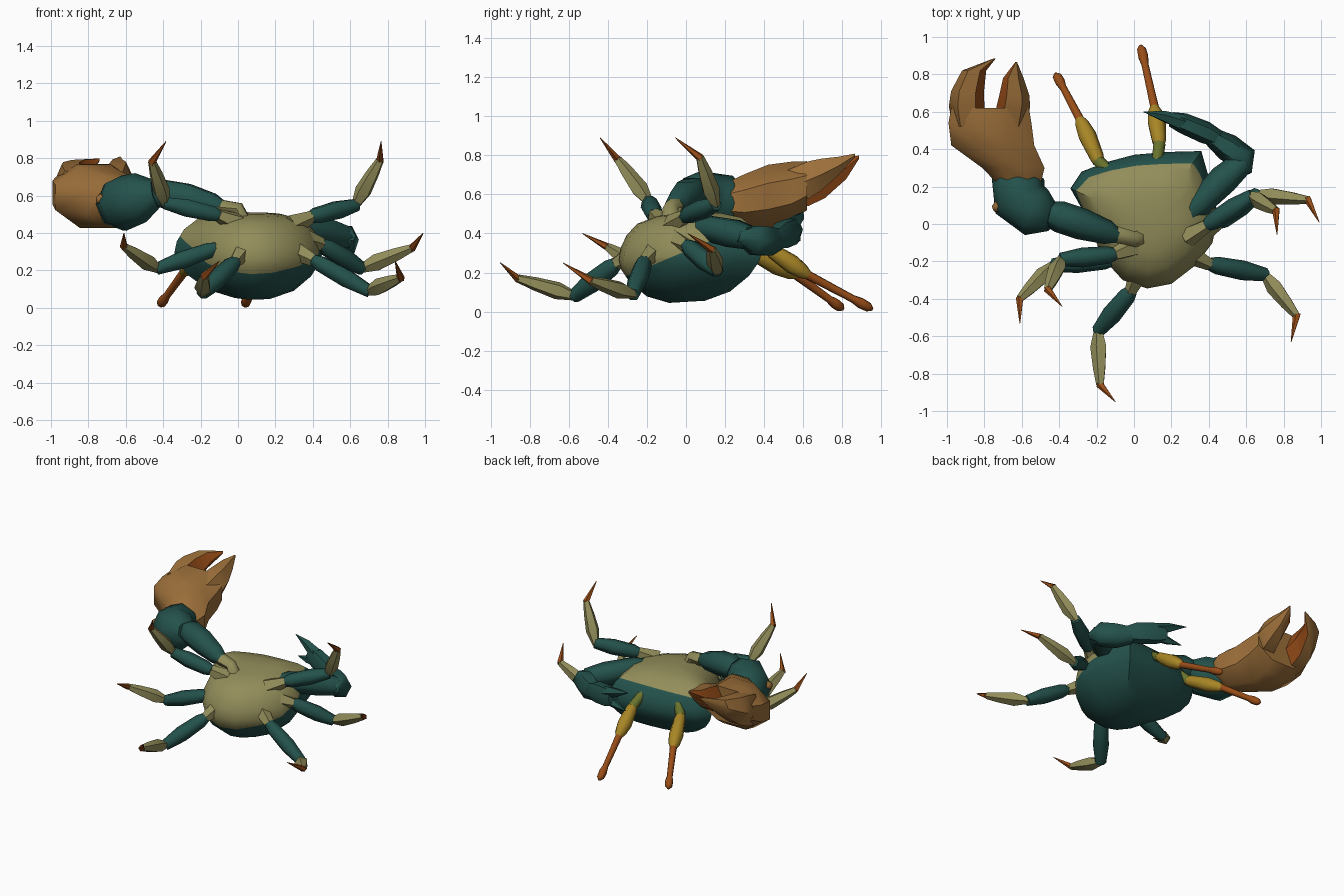
import bpy, bmesh, math
from mathutils import Vector as V

if "Cube" in bpy.data.objects:
    bpy.data.objects.remove(bpy.data.objects["Cube"])


def lin(c):
    return ((c / 255 + 0.055) / 1.055) ** 2.4


PALETTE = [("pale olive", (146, 141, 90)), ("dark teal", (36, 82, 76)), ("claw tan", (156, 111, 58)),
           ("rust orange", (152, 77, 24)), ("stalk yellow", (168, 134, 38)), ("moss green", (104, 114, 44))]
MATS = []
for label, rgb in PALETTE:
    m = bpy.data.materials.new(label)
    m.diffuse_color = (*[lin(c) for c in rgb], 1)
    m.use_nodes = True
    m.node_tree.nodes["Principled BSDF"].inputs["Base Color"].default_value = m.diffuse_color
    MATS.append(m)
PALE, TEAL, TAN, RUST, YELLOW, MOSS = range(6)


def loft(bm, rings, mats, sides=6, axis=None, turn=0.0):
    """Skin rings of (x, y, z, half width, half height); one colour per band."""
    pts = [V(r[:3]) for r in rings]
    loops = []
    for i, r in enumerate(rings):
        t = V(axis) if axis else (pts[min(i + 1, len(pts) - 1)] - pts[max(i - 1, 0)])
        t.normalize()
        s = t.cross(V((0, 0, 1))).normalized()
        u = s.cross(t)
        rx, rz = r[3], r[4] if len(r) > 4 else r[3]
        ang = [turn + math.tau * k / sides for k in range(sides)]
        loops.append([bm.verts.new(pts[i] + s * rx * math.cos(a) + u * rz * math.sin(a)) for a in ang])
    return skin(bm, loops, mats)


def skin(bm, loops, mats):
    faces = []
    n = len(loops[0])
    for a, b, m in zip(loops, loops[1:], mats):
        for k in range(n):
            f = bm.faces.new((a[k], a[(k + 1) % n], b[(k + 1) % n], b[k]))
            f.material_index = m
            faces.append(f)
    for loop, m in ((loops[0], mats[0]), (loops[-1], mats[-1])):
        f = bm.faces.new(loop)
        f.material_index = m
        faces.append(f)
    return faces


def finish(name, bm, angle=62):
    bmesh.ops.remove_doubles(bm, verts=bm.verts, dist=0.0005)
    bmesh.ops.recalc_face_normals(bm, faces=bm.faces)
    for f in bm.faces:
        f.smooth = True
    for e in bm.edges:
        e.smooth = e.calc_face_angle(4) < math.radians(angle)
    me = bpy.data.meshes.new(name)
    bm.to_mesh(me)
    bm.free()
    for m in MATS:
        me.materials.append(m)
    ob = bpy.data.objects.new(name, me)
    bpy.context.collection.objects.link(ob)
    return ob


# Body: rim outline, deep dome below and a raised top that slopes down to the brow
OUTLINE = [(-.34, .19), (-.28, .28), (-.15, .33), (.0, .37), (.17, .385), (.36, .39), (.40, .25), (.45, .05),
           (.42, -.1), (.33, -.22), (.2, -.32), (.07, -.345), (-.06, -.3), (-.17, -.18), (-.25, .03)]
PROFILE = [(.25, -.235), (.58, -.195), (.83, -.12), (.96, -.05), (1, 0), (.97, .06), (.88, .125), (.72, .18),
           (.45, .21), (.2, .22)]
bm = bmesh.new()
loops = []
for s, dz in PROFILE:
    ring = []
    for x, y in OUTLINE:
        px, py = .09 + (x - .09) * s, y * s
        ring.append(bm.verts.new((px, py, .285 + .06 * py + dz)))
    loops.append(ring)
skin(bm, loops, [PALE] * (len(loops) - 1))
# shell colour below a tilted plane, rising over the brow
co, no = V((0, 0, .31)), V((0, -.42, 1)).normalized()
bmesh.ops.bisect_plane(bm, geom=bm.verts[:] + bm.edges[:] + bm.faces[:], plane_co=co, plane_no=no)
for f in bm.faces:
    if (f.calc_center_median() - co).dot(no) < 0:
        f.material_index = TEAL
finish("body", bm, 40)


# Walking legs: pale hip, teal upper leg, pale lower leg, rust tip
def leg(name, root, hip, knee, ankle, tip):
    bm = bmesh.new()
    root, hip, knee, ankle, tip = map(V, (root, hip, knee, ankle, tip))
    hip = hip.lerp(knee, .08)
    loft(bm, [(*root, .06), (*hip, .036)], [PALE], 5)
    loft(bm, [(*hip.lerp(knee, -.02), .033), (*hip.lerp(knee, .12), .047), (*hip.lerp(knee, .6), .053),
              (*hip.lerp(knee, 1.02), .036)], [TEAL] * 3, 6)
    loft(bm, [(*knee.lerp(ankle, -.04), .022), (*knee.lerp(ankle, .3), .047), (*knee.lerp(ankle, .7), .036),
              (*ankle, .022)], [PALE] * 3, 5)
    loft(bm, [(*ankle.lerp(tip, -.05), .022), (*tip, .002)], [RUST], 5)
    finish(name, bm)


leg("right_front_leg", (.28, -.07, .44), (.37, -.02, .48), (.63, .15, .55), (.76, .07, .79), (.765, -.055, .89))
leg("right_middle_leg", (.34, -.06, .37), (.43, -.01, .35), (.66, .16, .21), (.93, .13, .32), (.99, .01, .40))
leg("right_rear_leg", (.28, -.15, .32), (.38, -.21, .27), (.70, -.27, .09), (.87, -.49, .16), (.84, -.63, .25))
leg("left_front_leg", (.0, -.12, .45), (-.08, -.16, .49), (-.39, -.19, .56), (-.46, -.35, .78), (-.385, -.44, .89))
leg("left_middle_leg", (.0, -.15, .37), (-.09, -.19, .33), (-.43, -.22, .21), (-.61, -.40, .33), (-.61, -.53, .40))
leg("left_rear_leg", (.04, -.24, .32), (-.0, -.34, .26), (-.19, -.57, .08), (-.18, -.86, .17), (-.1, -.95, .25))

# Big claw arm
bm = bmesh.new()
loft(bm, [(.03, -.08, .45, .05), (.0, -.08, .53, .04), (-.1, -.055, .54, .045)], [PALE] * 2, 6)
loft(bm, [(-.08, -.065, .54, .035), (-.14, -.045, .555, .065), (-.28, .0, .59, .085), (-.4, .04, .61, .085),
          (-.48, .06, .61, .06)], [TEAL] * 4, 6)
loft(bm, [(-.44, .04, .61, .08), (-.52, .06, .59, .135), (-.61, .13, .56, .15), (-.62, .24, .555, .14),
          (-.61, .29, .56, .09)], [TEAL] * 4, 8)
loft(bm, [(-.66, .11, .58, .05), (-.73, .09, .58, .035), (-.755, .08, .58, .015)], [TAN, TAN], 5)
finish("big_claw_arm", bm)

# Big claw hand with two tapering fingers
Y = (0, 1, 0)
bm = bmesh.new()
loft(bm, [(-.62, .23, .56, .135, .12), (-.645, .30, .565, .18, .15), (-.755, .42, .59, .24, .175),
          (-.77, .54, .615, .24, .165), (-.77, .62, .645, .225, .135)], [TAN] * 4, 8, Y, math.pi / 8)
fingers = [([(-.885, .52, .62, .085, .13), (-.895, .63, .655, .095, .13), (-.89, .71, .68, .088, .115),
             (-.855, .82, .735, .065, .065), (-.745, .885, .79, .006, .01)], (0, 5)),
           ([(-.66, .52, .63, .085, .11), (-.645, .63, .675, .09, .11), (-.64, .69, .70, .08, .095),
             (-.645, .78, .745, .055, .055), (-.63, .865, .80, .005, .01)], (2, 3))]
for rings, inner in fingers:
    faces = loft(bm, rings, [TAN] * 4, 6, Y)
    for i, f in enumerate(faces[:24]):
        if i % 6 in inner:
            f.material_index = RUST
finish("big_claw_hand", bm, 45)

# Small claw folded across the front right
bm = bmesh.new()
loft(bm, [(.24, .0, .43, .05), (.31, .07, .44, .04)], [PALE], 5)
loft(bm, [(.28, .03, .44, .04), (.34, .1, .43, .07), (.48, .24, .40, .08), (.58, .33, .375, .065)], [TEAL] * 3, 6)
loft(bm, [(.6, .27, .385, .03), (.585, .35, .365, .075, .085), (.5, .41, .36, .075, .085),
          (.41, .47, .37, .05, .06)], [TEAL] * 3, 6)
loft(bm, [(.46, .45, .37, .045, .05), (.38, .49, .39, .06, .075), (.26, .54, .41, .055, .075),
          (.2, .56, .42, .04, .06)], [TEAL] * 3, 6)
loft(bm, [(.26, .54, .44, .045), (.16, .575, .475, .03), (.05, .6, .51, .002)], [TEAL] * 2, 5)
loft(bm, [(.26, .54, .39, .04), (.18, .56, .375, .028), (.08, .585, .365, .002)], [TEAL] * 2, 5)
finish("small_claw", bm)


# Eye stalks: moss base, yellow middle, rust rod with a bulb
def stalk(name, a, b, c, d):
    bm = bmesh.new()
    a, b, c, d = map(V, (a, b, c, d))
    loft(bm, [(*a, .03), (*b, .034)], [MOSS], 7)
    loft(bm, [(*b.lerp(c, -.04), .03), (*b.lerp(c, .1), .04), (*b.lerp(c, .6), .05), (*b.lerp(c, .9), .038),
              (*c.lerp(d, .03), .022)], [YELLOW] * 4, 7)
    loft(bm, [(*c, .024), (*c.lerp(d, .3), .022), (*c.lerp(d, .7), .02), (*c.lerp(d, .82), .028),
              (*c.lerp(d, .94), .025), (*d, .008)], [RUST] * 5, 7)
    finish(name, bm)


stalk("left_eye_stalk", (-.10, .25, .41), (-.19, .335, .305), (-.29, .56, .19), (-.42, .805, .012))
stalk("right_eye_stalk", (.12, .32, .39), (.135, .43, .32), (.11, .62, .19), (.035, .955, .012))
